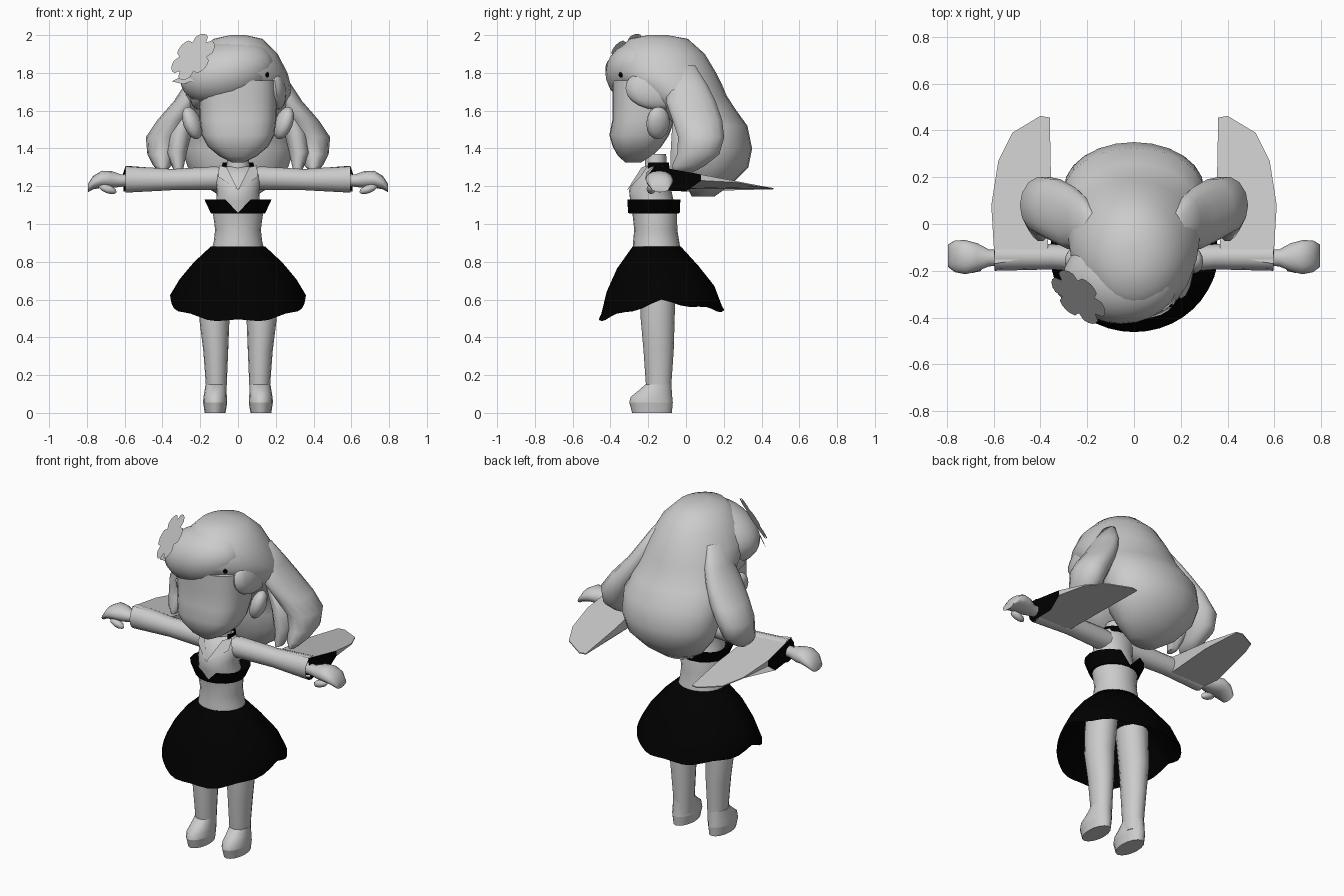
import bpy, bmesh, math
from mathutils import Vector, Matrix

if "Cube" in bpy.data.objects:
    bpy.data.objects.remove(bpy.data.objects["Cube"])


def material(name, v):
    m = bpy.data.materials.new(name)
    m.diffuse_color = (v, v, v, 1)
    m.use_nodes = True
    m.node_tree.nodes["Principled BSDF"].inputs["Base Color"].default_value = m.diffuse_color
    return m


GREY = material("light grey", 0.6)
BLACK = material("black", 0.0)


def finish(name, bm, mat, angle=50, smooth=True, fix=True):
    if fix:
        bmesh.ops.recalc_face_normals(bm, faces=bm.faces)
    me = bpy.data.meshes.new(name)
    bm.to_mesh(me)
    bm.free()
    ob = bpy.data.objects.new(name, me)
    bpy.context.collection.objects.link(ob)
    me.materials.append(mat)
    if smooth:
        bpy.ops.object.select_all(action='DESELECT')
        ob.select_set(True)
        bpy.context.view_layer.objects.active = ob
        bpy.ops.object.shade_smooth_by_angle(angle=math.radians(angle))
    return ob


def bridge(bm, loops):
    for p, q in zip(loops, loops[1:]):
        for i in range(len(p)):
            j = (i + 1) % len(p)
            bm.faces.new((p[i], p[j], q[j], q[i]))


def loft(name, rings, mat, n=16, caps=(True, True), axis='Z', side=1, power=1.0, angle=50):
    """Rings are (height, centre a, centre b, radius a, radius b)."""
    bm = bmesh.new()
    loops = []
    for h, ca, cb, ra, rb in rings:
        loop = []
        for i in range(n):
            t = 2 * math.pi * i / n
            c, s = math.cos(t), math.sin(t)
            a = ca + ra * math.copysign(abs(c) ** power, c)
            b = cb + rb * math.copysign(abs(s) ** power, s)
            co = (side * a, b, h) if axis == 'Z' else (side * h, a, b)
            loop.append(bm.verts.new(co))
        loops.append(loop)
    bridge(bm, loops)
    for on, loop in zip(caps, (loops[0], loops[-1])):
        if on:
            bm.faces.new(loop)
    return finish(name, bm, mat, angle)


def ball(name, centre, radii, rot=(0, 0, 0), mat=GREY, seg=16):
    bm = bmesh.new()
    bmesh.ops.create_uvsphere(bm, u_segments=seg, v_segments=seg // 2 + 2, radius=1)
    m = Matrix.Translation(centre)
    for ax, a in zip('XYZ', rot):
        m = m @ Matrix.Rotation(math.radians(a), 4, ax)
    bm.transform(m @ Matrix.Diagonal((*radii, 1)))
    return finish(name, bm, mat)


def span(z, hx, yf, yb):
    """Ring from half width plus front and back depth."""
    return (z, 0, (yf + yb) / 2, hx, (yb - yf) / 2)


# head with a broad face
loft("head", [span(*r) for r in (
    (1.325, .03, -.32, -.24), (1.36, .10, -.36, -.18), (1.41, .16, -.388, -.13),
    (1.47, .192, -.406, -.09), (1.55, .203, -.39, -.06), (1.65, .205, -.39, -.05),
    (1.76, .205, -.39, -.05))], GREY, 24, power=.75, angle=70)

# hair: crown flowing into the rounded back mass
loft("back_hair", [span(*r) for r in (
    (2.0, .04, -.2, -.1), (1.98, .13, -.30, .01), (1.9, .21, -.375, .10),
    (1.8, .262, -.405, .16), (1.74, .278, -.35, .19), (1.68, .285, -.28, .215), (1.61, .29, -.18, .26),
    (1.52, .30, -.06, .325), (1.4, .30, -.05, .35), (1.3, .265, -.04, .33),
    (1.21, .19, 0, .24), (1.145, .09, .03, .15))], GREY, 24, angle=80)
ball("swept_fringe", (-.055, -.235, 1.80), (.255, .192, .165), rot=(0, -15, 0), seg=24)

# neck and black collar band, open at the front
loft("neck", [(1.26, 0, -.16, .065, .06), (1.37, 0, -.16, .055, .055)], GREY, 12)
bm = bmesh.new()
rows = []
for z, k in ((1.285, 1), (1.325, .92)):
    rows.append([bm.verts.new((.09 * k * math.cos(t), -.16 + .075 * k * math.sin(t), z))
                 for t in (math.radians(-35 + 25 * i) for i in range(11))])
for i in range(10):
    bm.faces.new((rows[0][i], rows[0][i + 1], rows[1][i + 1], rows[1][i]))
finish("collar_band", bm, BLACK)

# torso
loft("torso", [(.85, 0, -.155, .142, .128), (.91, 0, -.158, .128, .122), (.97, 0, -.16, .121, .114),
               (1.05, 0, -.165, .132, .118), (1.12, 0, -.18, .115, .115),
               (1.18, 0, -.19, .112, .112), (1.26, 0, -.17, .125, .085),
               (1.305, 0, -.155, .09, .055)], GREY, 20)

# collar: two thin lapels meeting in a V
bm = bmesh.new()
for s in (-1, 1):
    pts = [(0, -.312, 1.18), (s * .105, -.24, 1.25), (s * .10, -.2, 1.31), (s * .06, -.235, 1.3)]
    bm.faces.new([bm.verts.new(p) for p in pts])
finish("collar", bm, GREY, smooth=False)

# black bust band, notched at the front and back
bm = bmesh.new()
n, loops = 16, []
for z, rx, ry in ((1.055, .125, .11), (1.055, .143, .13), (1.13, .178, .152), (1.09, .10, .10)):
    loop = []
    for i in range(n):
        t = 2 * math.pi * i / n - math.pi / 2
        notch = i in (0, n // 2) and z > 1.06
        k = .9 if notch else 1
        loop.append(bm.verts.new((rx * math.cos(t), -.17 + k * ry * math.sin(t), 1.06 if notch else z)))
    loops.append(loop)
bridge(bm, loops)
finish("bust_band", bm, BLACK)

# skirt with a scalloped hem that rises at the sides
bm = bmesh.new()
n, loops = 40, []
for f, rx, ry, cy in ((0, .145, .128, -.155), (.3, .235, .215, -.15), (.62, .31, .285, -.135),
                      (.92, .36, .318, -.13), (1, .356, .332, -.13), (.8, .3, .27, -.13), (.12, .13, .11, -.15)):
    loop = []
    for i in range(n):
        t = 2 * math.pi * i / n
        c, s = math.cos(t), math.sin(t)
        hem = .592 - (.105 if s < 0 else .055) * abs(s) + .008 * math.cos(8 * t)
        loop.append(bm.verts.new((rx * c, cy + ry * s, .88 + (hem - .88) * f)))
    loops.append(loop)
bridge(bm, loops)
bm.faces.new(loops[0])
finish("skirt", bm, BLACK)

# mirrored parts
for side, tag in ((1, "left"), (-1, "right")):
    # ears
    ball(tag + "_ear", (side * .242, -.148, 1.535), (.045, .066, .09), rot=(0, side * 20, side * 20), seg=12)
    # hair over the temple
    ball(tag + "_temple_hair", (side * .2, -.15, 1.72), (.055, .17, .115), rot=(0, side * -8, 0))
    # side locks sweeping out and curling in, with an inner strand
    loft(tag + "_side_lock", [
        (1.84, .185, -.01, .03, .06), (1.73, .225, .01, .062, .11), (1.65, .268, .025, .072, .135),
        (1.55, .335, .06, .092, .135), (1.46, .39, .08, .098, .125), (1.37, .405, .065, .075, .115),
        (1.31, .40, .015, .05, .09), (1.27, .40, -.02, .012, .05)], GREY, 14, side=side, angle=70)
    loft(tag + "_inner_strand", [
        (1.62, .25, .02, .05, .09), (1.48, .305, .01, .06, .09), (1.38, .325, -.01, .055, .075),
        (1.27, .315, -.045, .02, .04)], GREY, 10, side=side, angle=70)
    # sleeve and its dark opening
    loft(tag + "_sleeve", [(.06, -.16, 1.24, .06, .055), (.12, -.155, 1.243, .058, .062),
                           (.35, -.14, 1.235, .054, .056), (.595, -.14, 1.237, .06, .071)],
         GREY, 12, (True, False), 'X', side)
    loft(tag + "_cuff_lining", [(.5, -.14, 1.237, .045, .05), (.596, -.14, 1.237, .058, .069)],
         BLACK, 12, (True, False), 'X', side)
    # trailing sleeve: upper and lower sheets joined by a dark open end
    top = [(.595, -.17, 1.308), (.61, .08, 1.262), (.58, .27, 1.226), (.52, .39, 1.203),
           (.40, .462, 1.19), (.36, .455, 1.19), (.355, .2, 1.235), (.37, -.13, 1.285)]
    low = [(.595, -.15, 1.18), (.605, .0, 1.172), (.61, .08, 1.23)] + [(x, y, z - .006) for x, y, z in top[2:6]] \
        + [(.355, .2, 1.195), (.37, -.13, 1.185)]
    bm = bmesh.new()
    a = [bm.verts.new((side * x, y, z)) for x, y, z in top]
    b = [bm.verts.new((side * x, y, z)) for x, y, z in low]
    bm.faces.new(a)
    bm.faces.new(b)
    bm.faces.new((a[0], a[1], b[2], b[1], b[0])).material_index = 1
    for i in range(1, 7):
        bm.faces.new((a[i], a[i + 1], b[i + 2], b[i + 1]))
    ob = finish(tag + "_trailing_sleeve", bm, GREY, smooth=False)
    ob.data.materials.append(BLACK)
    # hand: wrist, palm, drooping fingers and thumb
    loft(tag + "_hand", [(.54, -.145, 1.235, .032, .03), (.62, -.145, 1.23, .036, .033),
                         (.67, -.142, 1.235, .06, .045), (.72, -.142, 1.237, .073, .045),
                         (.765, -.138, 1.22, .068, .036), (.795, -.136, 1.19, .048, .022)],
         GREY, 12, axis='X', side=side, angle=70)
    ball(tag + "_thumb", (side * .69, -.185, 1.185), (.05, .024, .022), rot=(0, side * -20, 0), seg=8)
    # leg
    loft(tag + "_leg", [(.07, .115, -.14, .052, .06), (.16, .115, -.145, .056, .068),
                        (.33, .118, -.145, .066, .08), (.5, .125, -.15, .08, .09),
                        (.72, .11, -.15, .09, .095)], GREY, 16, side=side)
    # shoe and tapered sole
    loft(tag + "_shoe", [(.055, .121, -.185, .064, .115), (.085, .121, -.183, .062, .11),
                         (.115, .119, -.165, .058, .09), (.15, .117, -.147, .0555, .069)],
         GREY, 16, side=side)
    loft(tag + "_sole", [(0, .121, -.18, .055, .105), (.055, .121, -.185, .064, .115)], GREY, 16, side=side)

# flat flower on the hair
q = Vector((-.6, -.6, .53)).to_track_quat('Z', 'Y')
bm = bmesh.new()
outline = []
for i in range(36):
    t = 2 * math.pi * i / 36
    r = .122 + .022 * abs(math.sin(3 * t)) - (.02 if i % 6 == 0 else 0)
    outline.append(bm.verts.new(Vector((-.238, -.312, 1.885)) + q @ Vector((r * math.cos(t), r * math.sin(t), 0))))
bm.faces.new(outline)
finish("hair_flower", bm, GREY, smooth=False, fix=False)
bm = bmesh.new()
bm.faces.new([bm.verts.new(p) for p in ((-.35, -.27, 1.755), (-.29, -.34, 1.74), (-.235, -.37, 1.76),
                                        (-.28, -.32, 1.79))])
finish("flower_leaf", bm, GREY, smooth=False)

# small dark hair pin
ball("hair_pin", (.155, -.345, 1.79), (.012, .012, .014), mat=BLACK, seg=6)
